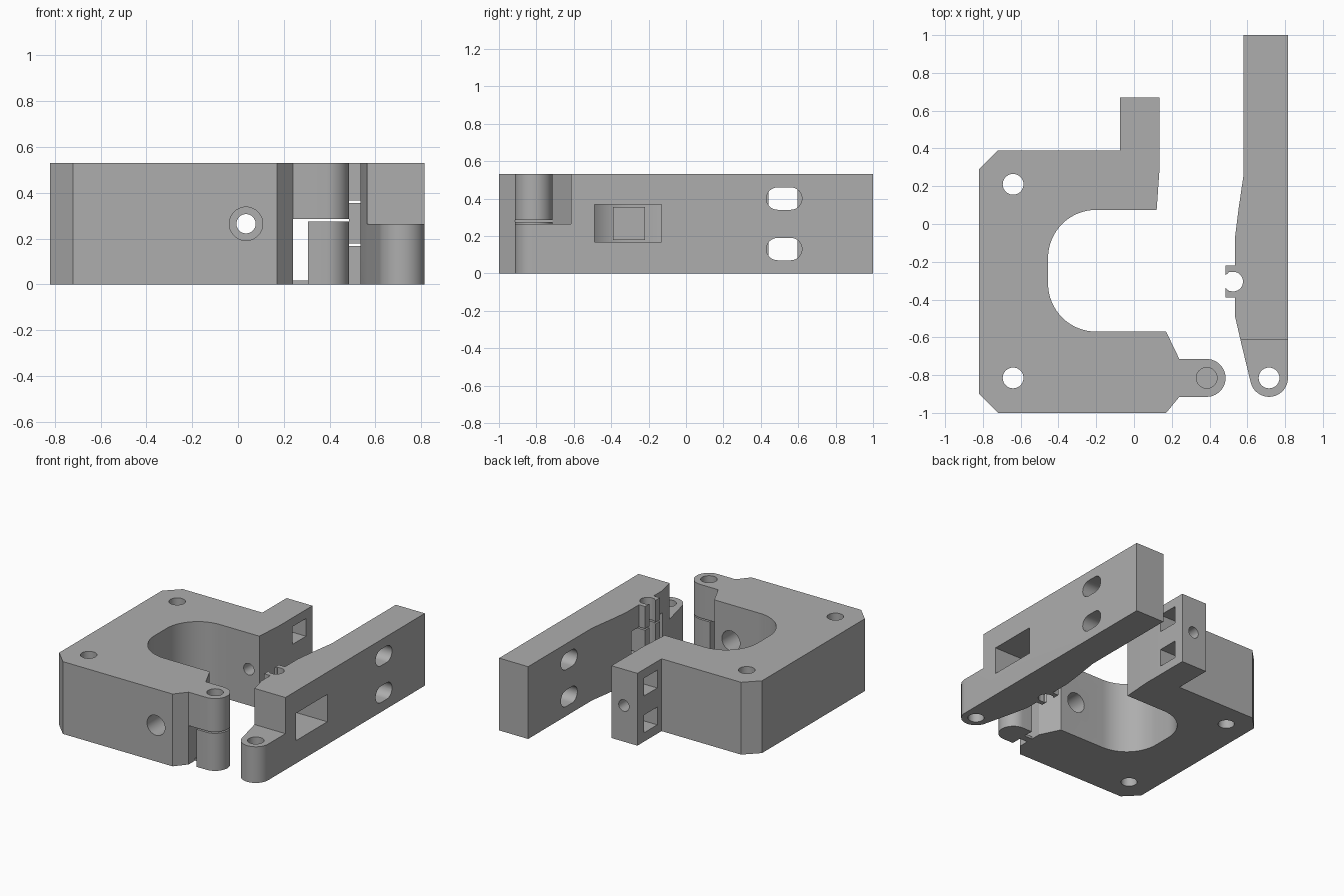
import bpy, bmesh, math

cube = bpy.data.objects.get("Cube")
if cube:
    bpy.data.objects.remove(cube, do_unlink=True)

grey = bpy.data.materials.new("plain grey")
grey.use_nodes = True
colour = (0.42, 0.42, 0.42, 1)
grey.diffuse_color = colour
grey.node_tree.nodes["Principled BSDF"].inputs["Base Color"].default_value = colour

HEIGHT = 0.53
HINGE_Y = -0.815


def arc(cx, cy, r, start, end, steps=16):
    angles = [math.radians(start + (end - start) * i / steps) for i in range(steps + 1)]
    return [(cx + r * math.cos(a), cy + r * math.sin(a)) for a in angles]


def circle(cx, cy, r):
    return arc(cx, cy, r, 0, 360, 40)[:-1]


def rect(a0, a1, b0, b1):
    return [(a0, b0), (a1, b0), (a1, b1), (a0, b1)]


def prism(name, outline, lo, hi, axis="z"):
    """Extrude a flat outline along one axis."""
    place = {"x": lambda a, b, h: (h, a, b),
             "y": lambda a, b, h: (a, h, b),
             "z": lambda a, b, h: (a, b, h)}[axis]
    bm = bmesh.new()
    bottom = [bm.verts.new(place(a, b, lo)) for a, b in outline]
    top = [bm.verts.new(place(a, b, hi)) for a, b in outline]
    bm.faces.new(bottom)
    bm.faces.new(top)
    for i in range(len(outline)):
        j = (i + 1) % len(outline)
        bm.faces.new((bottom[i], bottom[j], top[j], top[i]))
    bmesh.ops.recalc_face_normals(bm, faces=bm.faces)
    mesh = bpy.data.meshes.new(name)
    bm.to_mesh(mesh)
    bm.free()
    mesh.materials.append(grey)
    ob = bpy.data.objects.new(name, mesh)
    bpy.context.collection.objects.link(ob)
    return ob


def combine(ob, tools, operation="DIFFERENCE"):
    """Apply each tool as a boolean, then remove it."""
    for tool in tools:
        mod = ob.modifiers.new("boolean", "BOOLEAN")
        mod.operation = operation
        mod.solver = "EXACT"
        mod.object = tool
        bpy.context.view_layer.objects.active = ob
        bpy.ops.object.modifier_apply(modifier=mod.name)
        bpy.data.objects.remove(tool, do_unlink=True)


# Bracket body with rounded bore, rear post and hinge lug
body_outline = (
    [(-0.82, -0.9), (-0.72, -1), (0.17, -1), (0.24, -0.915)]
    + arc(0.385, HINGE_Y, 0.1, -90, 90, 24)
    + [(0.24, -0.715), (0.17, -0.57)]
    + arc(-0.2, -0.315, 0.255, 270, 180)
    + arc(-0.2, -0.18, 0.255, 180, 90)
    + [(0.12, 0.075), (0.135, 0.29), (0.135, 0.67), (-0.075, 0.67),
       (-0.075, 0.39), (-0.72, 0.39), (-0.82, 0.29)])
body = prism("bracket_body", body_outline, 0, HEIGHT)
body_cuts = [
    prism("lug_gap", rect(0.24, 0.6, -0.95, -0.69), -0.1, 0.285),
    prism("lug_hole", circle(0.385, HINGE_Y, 0.055), 0.2, 0.7),
    prism("access_hole", circle(0.035, 0.265, 0.073), -1.1, -0.4, "y"),
    prism("post_hole", circle(0.035, 0.265, 0.042), 0, 0.8, "y"),
]
for y in (HINGE_Y, 0.21):
    body_cuts.append(prism("mount_hole", circle(-0.64, y, 0.055), -0.1, 0.7))
for z in (0.13, 0.4):
    body_cuts.append(prism("nut_slot", rect(0.44, 0.595, z - 0.065, z + 0.065), -0.2, 0.3, "x"))
combine(body, body_cuts)

# Loose block standing under the body lug, with a thin tie strip
block_outline = [(0.305, -0.915)] + arc(0.385, HINGE_Y, 0.1, -90, 90, 24) + [(0.305, -0.715)]
prism("lug_support", block_outline, 0, 0.275)
prism("support_strip", rect(0.235, 0.31, -0.84, -0.79), 0, 0.018)

# Swinging arm with a low hinge lug
arm_outline = (
    [(0.58, 1), (0.58, 0.26), (0.555, 0.09), (0.535, -0.07), (0.535, -0.49), (0.565, -0.62)]
    + arc(0.715, HINGE_Y, 0.1, 192, 360, 24) + [(0.815, 1)])
arm = prism("swing_arm", arm_outline, 0, HEIGHT)
combine(arm, [prism("clip_rails", rect(0.485, 0.56, -0.39, -0.22), 0, HEIGHT)], "UNION")


def clip_channel():
    """Round channel that opens toward the body through a narrower mouth."""
    return [prism("channel_round", circle(0.525, -0.305, 0.052), -0.1, 0.7),
            prism("channel_neck", rect(0.5, 0.525, -0.355, -0.255), -0.1, 0.7),
            prism("channel_mouth", rect(0.45, 0.51, -0.34, -0.27), -0.1, 0.7)]


arm_cuts = clip_channel() + [
    prism("lug_step", rect(0.5, 0.9, -1, -0.615), 0.265, 0.7),
    prism("arm_lug_hole", circle(0.715, HINGE_Y, 0.055), -0.1, 0.7),
    prism("window", rect(-0.49, -0.13, 0.167, 0.367), 0.4, 0.9, "x"),
]
for z in (0.13, 0.4):
    slot = arc(0.49, z, 0.06, 90, 270) + arc(0.56, z, 0.06, -90, 90)
    arm_cuts.append(prism("bolt_slot", slot, 0.4, 0.9, "x"))
combine(arm, arm_cuts)

# Loose clip segment inside the window
clip = prism("clip_support", rect(0.485, 0.595, -0.39, -0.22), 0.178, 0.356)
combine(clip, clip_channel())

# Smooth the curved walls, keep the edges sharp
bpy.ops.object.select_all(action="DESELECT")
for ob in bpy.context.collection.objects:
    if ob.type == "MESH":
        ob.select_set(True)
        bpy.context.view_layer.objects.active = ob
bpy.ops.object.shade_smooth_by_angle(angle=math.radians(25))
